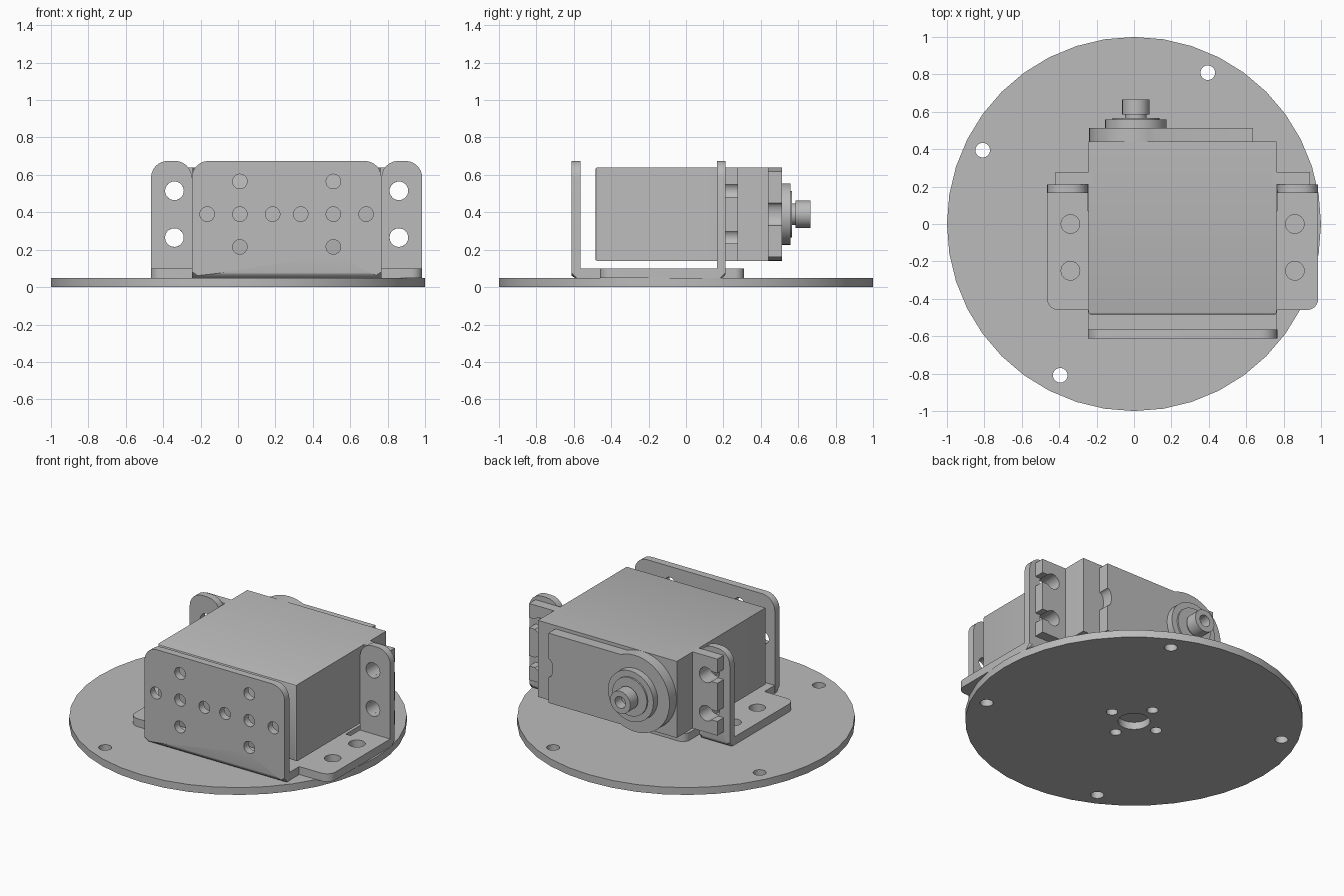
import bpy, bmesh
from math import pi, sin, cos, asin
from mathutils import Matrix, Vector

cube = bpy.data.objects.get("Cube")
if cube:
    bpy.data.objects.remove(cube, do_unlink=True)

metal = bpy.data.materials.new("plain grey")
metal.use_nodes = True
GREY = (0.5, 0.5, 0.5, 1)
metal.diffuse_color = GREY
for node in metal.node_tree.nodes:
    if node.type == 'BSDF_PRINCIPLED':
        node.inputs["Base Color"].default_value = GREY

MID = 0.26       # centre of the servo across x
AXIS_Z = 0.39    # height of the servo's centre line


def finish(name, bm, soft_edge=None, width=0.03, segments=4):
    """Clean the mesh, round the edges picked by soft_edge, and link it."""
    bmesh.ops.remove_doubles(bm, verts=bm.verts, dist=1e-5)
    bmesh.ops.recalc_face_normals(bm, faces=bm.faces)
    if soft_edge:
        picked = [e for e in bm.edges if all(soft_edge(v.co) for v in e.verts)]
        bmesh.ops.bevel(bm, geom=picked, offset=width, segments=segments,
                        profile=0.5, affect='EDGES')
    mesh = bpy.data.meshes.new(name)
    bm.to_mesh(mesh)
    bm.free()
    mesh.materials.append(metal)
    obj = bpy.data.objects.new(name, mesh)
    bpy.context.collection.objects.link(obj)
    bpy.ops.object.select_all(action='DESELECT')
    obj.select_set(True)
    bpy.context.view_layer.objects.active = obj
    bpy.ops.object.shade_smooth_by_angle(angle=pi / 6)
    return obj


def circle(x, y, r, n=24):
    return [(x + r * cos(2 * pi * i / n), y + r * sin(2 * pi * i / n)) for i in range(n)]


def rounded(corners, steps=6):
    """Outline through (x, y, radius) corners, with right angles rounded."""
    out = []
    for i, (x, y, r) in enumerate(corners):
        p = Vector((x, y))
        if r == 0:
            out.append((x, y))
            continue
        a = (Vector(corners[i - 1][:2]) - p).normalized() * r
        b = (Vector(corners[(i + 1) % len(corners)][:2]) - p).normalized() * r
        for k in range(steps + 1):
            t = pi / 2 * k / steps
            out.append(tuple(p + a * (1 - sin(t)) + b * (1 - cos(t))))
    return out


def plate(name, outline, holes, low, high, upright=False, **soft):
    """Extrude an outline with holes along z, or along y when upright."""
    curve = bpy.data.curves.new(name, 'CURVE')
    curve.dimensions = '2D'
    curve.fill_mode = 'BOTH'
    curve.extrude = (high - low) / 2
    for loop in [outline] + holes:
        spline = curve.splines.new('POLY')
        spline.points.add(len(loop) - 1)
        for point, (x, y) in zip(spline.points, loop):
            point.co = (x, y, 0, 1)
        spline.use_cyclic_u = True
    helper = bpy.data.objects.new(name + "_outline", curve)
    bpy.context.collection.objects.link(helper)
    bpy.context.view_layer.update()
    flat = bpy.data.meshes.new_from_object(
        helper.evaluated_get(bpy.context.evaluated_depsgraph_get()))
    bm = bmesh.new()
    bm.from_mesh(flat)
    bpy.data.objects.remove(helper)
    bpy.data.curves.remove(curve)
    bpy.data.meshes.remove(flat)
    mid = (low + high) / 2
    if upright:
        bm.transform(Matrix.Translation((0, mid, 0)) @ Matrix.Rotation(pi / 2, 4, 'X'))
    else:
        bm.transform(Matrix.Translation((0, 0, mid)))
    return finish(name, bm, **soft)


# Round base with rim holes, a centre hole and four holes around it
base_holes = [circle(0, 0, 0.095)]
for k in range(4):
    rim, inner = 1.117 + k * pi / 2, k * pi / 2
    base_holes.append(circle(0.9 * cos(rim), 0.9 * sin(rim), 0.039))
    base_holes.append(circle(0.17 * cos(inner), 0.17 * sin(inner), 0.034))
plate("base_disc", circle(0, 0, 1, 40), base_holes, 0, 0.048)

# Bracket floor: left half of the outline, mirrored about the servo's centre
half = [(0.505, -0.58, 0), (0.505, -0.46, 0), (0.725, -0.46, 0.06), (0.725, 0.18, 0),
        (0.505, 0.18, 0), (0.505, 0.07, 0), (0.47, 0.07, 0), (0.47, 0.31, 0.05)]
floor = [(MID + x, y, r) for x, y, r in half]
floor += [(MID - x, y, r) for x, y, r in reversed(half)]
plate("bracket_floor", rounded(floor),
      [circle(MID + s * 0.6, y, 0.05) for s in (-1, 1) for y in (0, -0.25)], 0.048, 0.1)


# Upright bracket panels
def panel(name, x0, x1, y0, y1, holes, bend_y):
    outline = rounded([(x0, 0.048, 0), (x1, 0.048, 0), (x1, 0.675, 0.09), (x0, 0.675, 0.09)])
    plate(name, outline, holes, y0, y1, True,
          soft_edge=lambda c: abs(c.z - 0.048) < 1e-3 and abs(c.y - bend_y) < 1e-3)


front_holes = [circle(MID + s * d, AXIS_Z, 0.039) for s in (-1, 1) for d in (0.075, 0.25, 0.425)]
front_holes += [circle(MID + s * 0.25, AXIS_Z + t * 0.175, 0.039) for s in (-1, 1) for t in (-1, 1)]
panel("bracket_front_panel", MID - 0.507, MID + 0.507, -0.613, -0.565, front_holes, -0.613)

for side, s in (("left", 1), ("right", -1)):
    xa, xb = sorted((MID + s * 0.507, MID + s * 0.725))
    panel(side + "_bracket_ear", xa, xb, 0.165, 0.212,
          [circle(MID + s * 0.6, AXIS_Z + t * 0.125, 0.05) for t in (-1, 1)], 0.212)

    # Servo mounting ear with two open keyhole slots
    r, gap = 0.05, 0.033
    a = asin(gap / r)
    ear = [(0.48, 0.14), (0.68, 0.14)]
    for t in (-1, 1):
        z = AXIS_Z + t * 0.125
        ear.append((0.68, z - gap))
        for k in range(17):
            ang = -a - (2 * pi - 2 * a) * k / 16
            ear.append((0.6 + r * cos(ang), z + r * sin(ang)))
        ear.append((0.68, z + gap))
    ear += [(0.68, 0.64), (0.48, 0.64)]
    plate(side + "_servo_ear", [(MID + s * x, z) for x, z in ear], [], 0.212, 0.277, True)

# Servo body with a softened front rim
bm = bmesh.new()
bmesh.ops.create_cube(bm, size=1)
bm.transform(Matrix.Translation((MID, -0.022, AXIS_Z)) @ Matrix.Diagonal((1.004, 0.926, 0.5, 1)))
finish("servo_body", bm, soft_edge=lambda c: c.y < -0.48, width=0.012, segments=2)

# Gear cover: square on one end with a notch, round about the shaft on the other
SHAFT_X, R, H = 0.01, 0.25, 0.228
a = asin(H / R)
cover = [(SHAFT_X + R * cos(a + (2 * pi - 2 * a) * k / 28),
          AXIS_Z + R * sin(a + (2 * pi - 2 * a) * k / 28)) for k in range(29)]
cover.append((0.635, AXIS_Z - H))
cover += [(0.635 - 0.03 * cos(t * pi / 10), AXIS_Z + 0.06 * sin(t * pi / 10)) for t in range(-5, 6)]
cover.append((0.635, AXIS_Z + H))
plate("gear_cover", cover, [], 0.435, 0.513, True)

# Output boss and hollow shaft
for name, radius, y0, y1, bore in (("shaft_boss", 0.165, 0.51, 0.558, 0),
                                   ("bearing_ring", 0.125, 0.55, 0.568, 0),
                                   ("shaft_neck", 0.058, 0.56, 0.6, 0),
                                   ("shaft_tip", 0.073, 0.585, 0.665, 0.038)):
    plate(name, circle(SHAFT_X, AXIS_Z, radius, 32),
          [circle(SHAFT_X, AXIS_Z, bore)] if bore else [], y0, y1, True)
